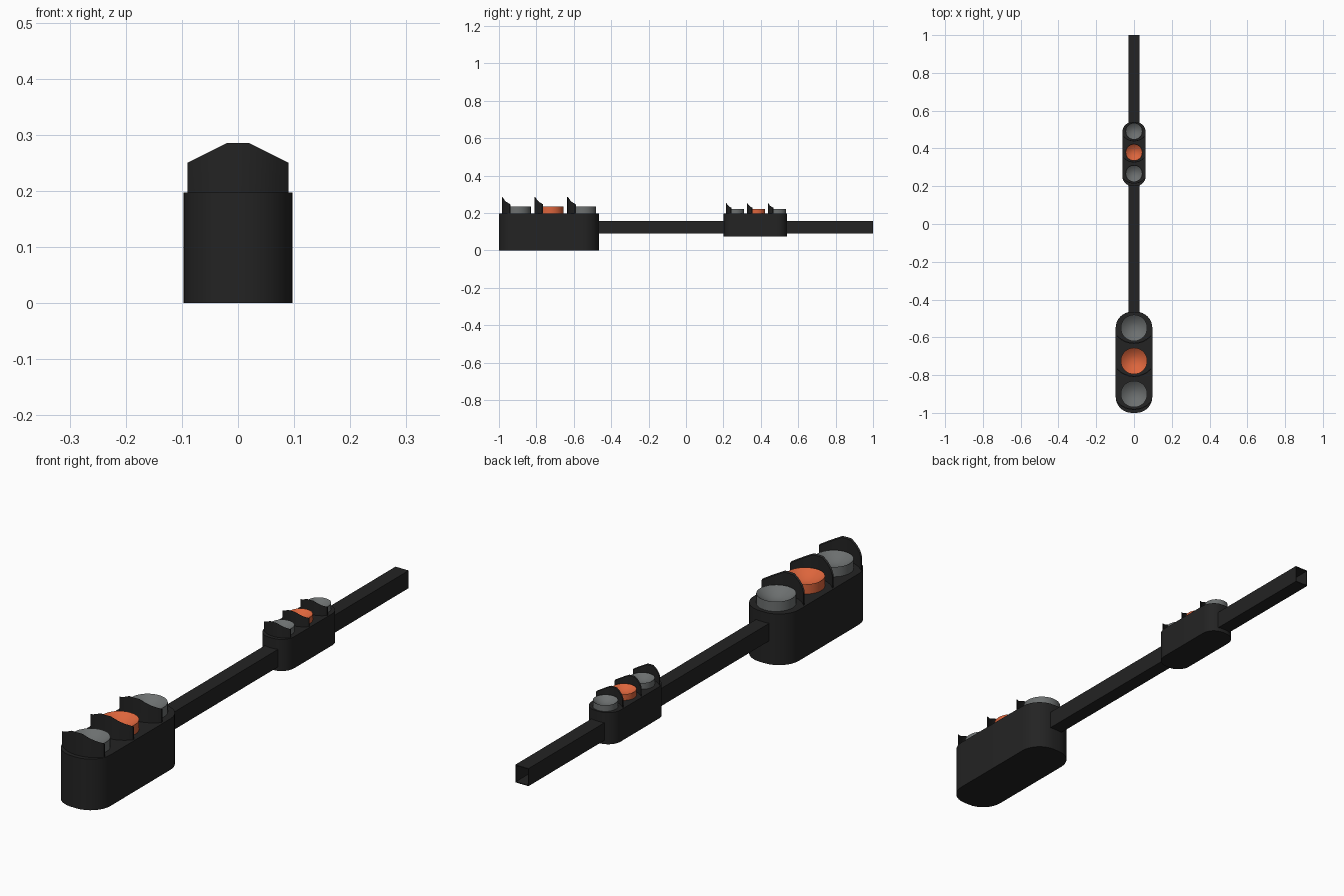
import bpy, bmesh, math

if "Cube" in bpy.data.objects:
    bpy.data.objects.remove(bpy.data.objects["Cube"])

def material(name, rgb):
    m = bpy.data.materials.new(name)
    m.diffuse_color = (*rgb, 1)
    m.use_nodes = True
    m.node_tree.nodes["Principled BSDF"].inputs["Base Color"].default_value = m.diffuse_color
    return m

BLACK = material("black_casing", (0.017, 0.017, 0.017))
GREY = material("grey_lens", (0.15, 0.16, 0.16))
ORANGE = material("orange_lens", (0.72, 0.13, 0.045))

def finish(name, bm, mat, smooth=True):
    bmesh.ops.recalc_face_normals(bm, faces=bm.faces)
    me = bpy.data.meshes.new(name)
    bm.to_mesh(me)
    bm.free()
    me.materials.append(mat)
    ob = bpy.data.objects.new(name, me)
    bpy.context.collection.objects.link(ob)
    if smooth:
        bpy.ops.object.select_all(action='DESELECT')
        ob.select_set(True)
        bpy.context.view_layer.objects.active = ob
        bpy.ops.object.shade_smooth_by_angle(angle=math.radians(35))
    return ob

def housing(name, hx, y0, y1, z0, z1, r):
    # box with rounded vertical corners
    bm = bmesh.new()
    pts = []
    for cx, cy, a0 in ((hx - r, y1 - r, 0), (r - hx, y1 - r, 90),
                       (r - hx, y0 + r, 180), (hx - r, y0 + r, 270)):
        for i in range(9):
            a = math.radians(a0 + i * 90 / 8)
            pts.append((cx + r * math.cos(a), cy + r * math.sin(a)))
    face = bm.faces.new([bm.verts.new((x, y, z0)) for x, y in pts])
    top = bmesh.ops.extrude_face_region(bm, geom=[face])
    for v in top["geom"]:
        if isinstance(v, bmesh.types.BMVert):
            v.co.z = z1
    if len(bm.faces) == len(pts) + 1:  # restore the floor if it was consumed
        bm.faces.new([v for v in bm.verts if v.co.z == z0])
    return finish(name, bm, BLACK)

def lens(name, y, z, r, h, mat):
    # short cylinder with a shallow dished top
    bm = bmesh.new()
    n = 32
    prof = [(r, z - 0.005), (r, z + h)]
    prof += [(r * k, z + h * (0.2 + 0.8 * k * k)) for k in (0.85, 0.65, 0.4, 0.18)]
    rings = [[bm.verts.new((p * math.cos(2 * math.pi * i / n),
                            y + p * math.sin(2 * math.pi * i / n), q))
              for i in range(n)] for p, q in prof]
    for a, b in zip(rings, rings[1:]):
        for i in range(n):
            j = (i + 1) % n
            bm.faces.new((a[i], a[j], b[j], b[i]))
    bm.faces.new(rings[-1])
    bm.faces.new(rings[0])
    return finish(name, bm, mat)

def visor(name, y, z, s):
    # curved upright hood in front of the lens, with a chamfered top
    bm = bmesh.new()
    R, t = 0.121, 0.006
    cols = []
    for x in (-0.09, -0.068, -0.045, -0.02, 0, 0.02, 0.045, 0.068, 0.09):
        yy = -0.085 + R - math.sqrt(R * R - x * x)
        h = 0.088 if abs(x) <= 0.02 else 0.088 - 0.035 * (abs(x) - 0.02) / 0.07
        cols.append([bm.verts.new((x * s, y + (yy + dy) * s, z + hh * s))
                     for dy, hh in ((0, -0.003), (0, h), (t, h - 0.004), (t, -0.003))])
    for a, b in zip(cols, cols[1:]):
        for i in range(4):
            j = (i + 1) % 4
            bm.faces.new((a[i], a[j], b[j], b[i]))
    bm.faces.new(cols[0])
    bm.faces.new(cols[-1])
    return finish(name, bm, BLACK)

# signal heads: half width, y range, z range, corner radius, first lens, spacing, scale
TOP = 0.197
heads = (("large", 0.097, -1.0, -0.465, 0.0, 0.085, -0.9, 0.175, 1.0),
         ("small", 0.062, 0.2, 0.54, 0.075, 0.054, 0.267, 0.112, 0.63))
for size, hx, y0, y1, z0, r, ly, step, s in heads:
    housing(size + "_housing", hx, y0, y1, z0, TOP, r)
    for i, (pos, mat) in enumerate((("lower", GREY), ("middle", ORANGE), ("upper", GREY))):
        y = ly + i * step
        lens(f"{size}_{pos}_lens", y, TOP, 0.07 * s, 0.038 * s, mat)
        visor(f"{size}_{pos}_visor", y, TOP, s)

# square pole, open at the far end
bm = bmesh.new()
loops = []
for k, y in ((1, -0.5), (1, 1.0), (0.9, 1.0), (0.9, -0.5)):
    loops.append([bm.verts.new((sx * 0.028 * k, y, 0.124 + sz * 0.034 * k))
                  for sx, sz in ((1, 1), (-1, 1), (-1, -1), (1, -1))])
for a, b in zip(loops, loops[1:] + loops[:1]):
    for i in range(4):
        j = (i + 1) % 4
        bm.faces.new((a[i], a[j], b[j], b[i]))
finish("pole", bm, BLACK, smooth=False)
